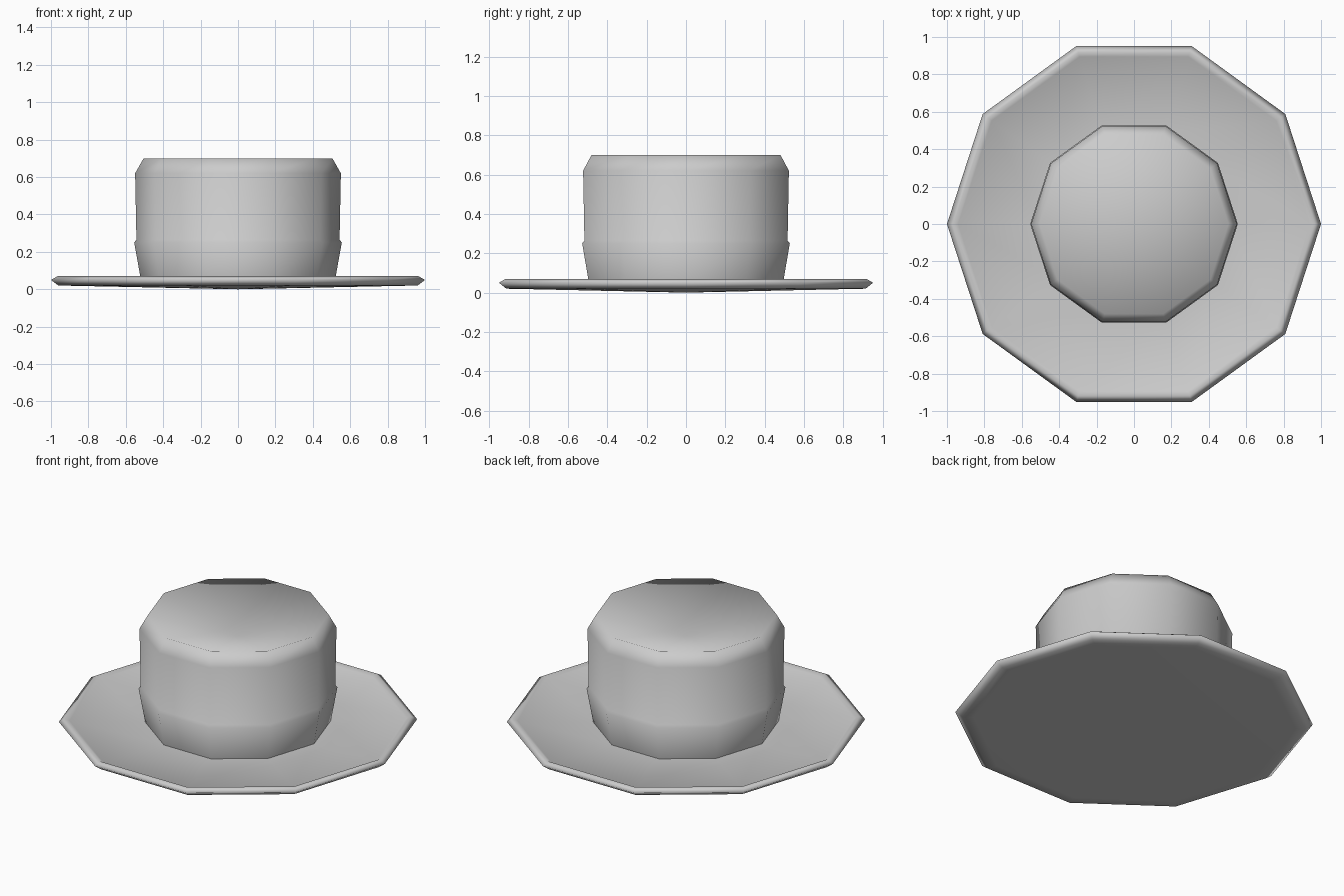
import bpy, bmesh
from math import cos, sin, pi

cube = bpy.data.objects.get("Cube")
if cube:
    bpy.data.objects.remove(cube, do_unlink=True)

SIDES = 10

grey = bpy.data.materials.new("plain grey")
grey.use_nodes = True
COLOUR = (0.6, 0.6, 0.6, 1)
grey.diffuse_color = COLOUR
grey.node_tree.nodes["Principled BSDF"].inputs["Base Color"].default_value = COLOUR


def lathe(name, profile):
    """Spin (radius, height) points into a ten-sided shell; radius 0 is a pole."""
    bm = bmesh.new()
    rings = []
    for r, z in profile:
        if r == 0:
            rings.append([bm.verts.new((0, 0, z))] * SIDES)
        else:
            rings.append([bm.verts.new((r * cos(2 * pi * i / SIDES),
                                        r * sin(2 * pi * i / SIDES), z))
                          for i in range(SIDES)])
    # Profiles run upwards along the outside, so the faces point outwards
    for low, high in zip(rings, rings[1:]):
        for i in range(SIDES):
            j = (i + 1) % SIDES
            face = bm.faces.new(list(dict.fromkeys((low[i], low[j], high[j], high[i]))))
            face.smooth = True
    mesh = bpy.data.meshes.new(name)
    bm.to_mesh(mesh)
    bm.free()
    mesh.materials.append(grey)
    obj = bpy.data.objects.new(name, mesh)
    bpy.context.collection.objects.link(obj)


# Wide brim: bulging underside, bevelled rim with a raised lip, sunken upper face
lathe("brim", [(0, 0), (0.9, 0.019), (0.96, 0.02), (1, 0.05), (0.965, 0.07),
               (0.94, 0.055), (0.51, 0.045)])

# Crown with a flared foot, a small step above it and a chamfered, dished top
lathe("crown", [(0.518, 0.045), (0.555, 0.25), (0.543, 0.265),
                (0.55, 0.62), (0.505, 0.70), (0, 0.57)])
